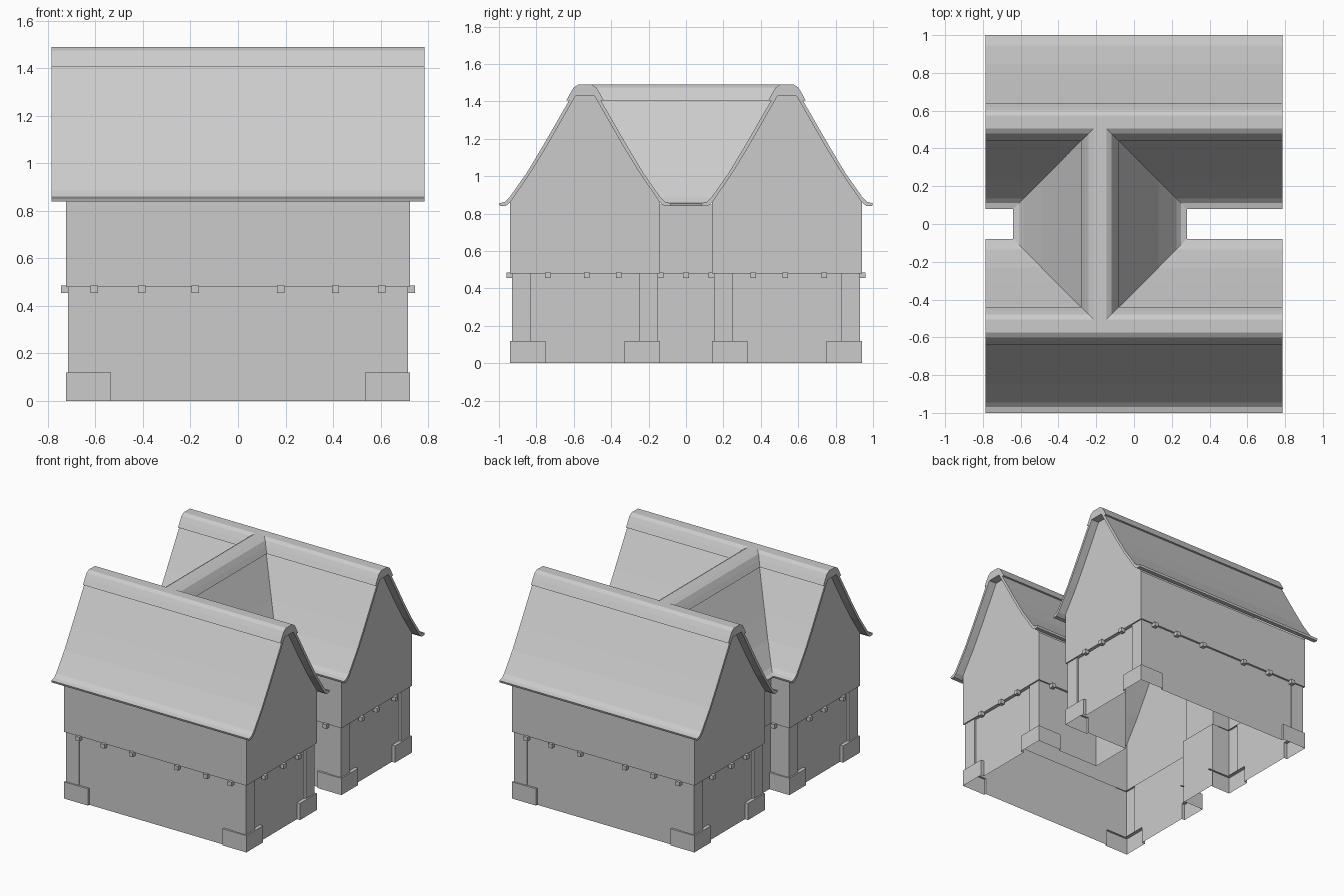
import bpy
import bmesh

cube = bpy.data.objects.get("Cube")
if cube:
    bpy.data.objects.remove(cube, do_unlink=True)

grey = bpy.data.materials.new("plain_grey")
grey.use_nodes = True
grey.diffuse_color = (0.6, 0.6, 0.6, 1)
grey.node_tree.nodes["Principled BSDF"].inputs["Base Color"].default_value = (0.6, 0.6, 0.6, 1)

C = 0.54          # wing centre line in y
LINK = -0.18      # connecting range centre line in x
FLOOR = 0.48      # height of the jettied upper storey
PAD_TOP = 0.12
EAVE = 0.85
WALL = (0.70, 0.385)    # recessed lower wall, half sizes
UPPER = (0.725, 0.40)   # upper storey, half sizes


def make(name, bm):
    bmesh.ops.remove_doubles(bm, verts=bm.verts, dist=0.0001)
    bmesh.ops.recalc_face_normals(bm, faces=bm.faces)
    mesh = bpy.data.meshes.new(name)
    bm.to_mesh(mesh)
    bm.free()
    mesh.materials.append(grey)
    obj = bpy.data.objects.new(name, mesh)
    bpy.context.collection.objects.link(obj)
    return obj


def face(bm, pts):
    return bm.faces.new([bm.verts.new(p) for p in pts])


def bridge(bm, a, b):
    """Join two rows of points with quads."""
    for i in range(len(a) - 1):
        face(bm, (a[i], a[i + 1], b[i + 1], b[i]))


def corner(bx, by, length):
    """Raised corner step on one wing corner, relative to the wing centre."""
    wx, wy = WALL
    return [(bx - length, wy), (bx - length, by), (bx, by),
            (bx, by - length), (wx, by - length)]


def outline(step, link_half):
    """Half of the plan: around one wing, from link wall to link wall."""
    left, right = LINK - link_half, LINK + link_half
    wy = step[0][1]
    pts = [(right, 0), (right, C - wy)]
    for sx, sy, turn in ((1, -1, 1), (1, 1, -1), (-1, 1, 1), (-1, -1, -1)):
        for x, y in step[::turn]:
            px = sx * x
            if sx < 0 and sy < 0:
                px = min(px, left)
            pts.append((px, C + sy * y))
    return pts + [(left, C - wy), (left, 0)]


def mirrored(pts, s, z):
    return [(x, s * y, z) for x, y in pts]


# Lower walls with corner pads and corner posts
pad = corner(0.725, 0.40, 0.19)
post = corner(0.715, 0.39, 0.10)
bm = bmesh.new()
for s in (-1, 1):
    for step, z0, z1 in ((pad, 0, PAD_TOP), (post, PAD_TOP, FLOOR)):
        plan = outline(step, WALL[1])
        bridge(bm, mirrored(plan, s, z0), mirrored(plan, s, z1))
make("lower_walls", bm)

bm = bmesh.new()
for s in (-1, 1):
    for sx in (-1, 1):
        for sy in (-1, 1):
            face(bm, [(sx * x, s * (C + sy * y), PAD_TOP) for x, y in pad + [WALL]])
make("pad_tops", bm)

# Roof cross-section: outer skin from ridge to eave, then underside back up
outer = [(0.035, 1.49), (0.06, 1.475), (0.08, 1.442), (0.10, 1.405), (0.085, 1.405),
         (0.228, 1.157), (0.31, 1.02), (0.405, 0.885), (0.43, 0.862), (0.46, 0.855)]
under = [(0.455, 0.84), (0.425, 0.84), (0.40, 0.86), (0.29, 1.02), (0.205, 1.16), (0.05, 1.43)]
half = outer + under
section = half + [(-d, z) for d, z in reversed(half)]

# Upper storey walls, jetty underside and gables
bm = bmesh.new()
upper_plan = outline([UPPER], UPPER[1])
wall_plan = outline([WALL], WALL[1])
for s in (-1, 1):
    bridge(bm, mirrored(upper_plan, s, FLOOR), mirrored(upper_plan, s, EAVE))
    bridge(bm, mirrored(upper_plan, s, FLOOR), mirrored(wall_plan, s, FLOOR))
    gable = [(UPPER[1], EAVE)] + under[2:]
    gable += [(-d, z) for d, z in reversed(gable)]
    for x in (-UPPER[0], UPPER[0]):
        face(bm, [(x, s * C + d, z) for d, z in gable])
make("upper_walls", bm)


def roof(name, place, capped):
    """Sweep the roof section between two ends; place(d, z, side) gives a point."""
    bm = bmesh.new()
    a, b = ([place(d, z, side) for d, z in section] for side in (-1, 1))
    bridge(bm, a + a[:1], b + b[:1])
    if capped:
        face(bm, a)
        face(bm, b)
    return make(name, bm)


# Two wing roofs and the mitred roof between them
roof("front_roof", lambda d, z, side: (side * 0.785, d - C, z), True)
roof("back_roof", lambda d, z, side: (side * 0.785, d + C, z), True)
roof("link_roof", lambda d, z, side: (LINK + d, side * (C - abs(d)), z), False)

# Joist ends under the jetty
bm = bmesh.new()


def joist(x, y):
    cube_verts = bmesh.ops.create_cube(bm, size=0.03)["verts"]
    bmesh.ops.translate(bm, verts=cube_verts, vec=(x, y, FLOOR - 0.01))


for s in (-1, 1):
    for x in (-0.605, -0.405, -0.18, 0.18, 0.41, 0.605):
        joist(x, s * 0.945)
        if abs(x - LINK) > UPPER[1]:
            joist(x, s * 0.135)
    for y in (-0.74, -0.53, -0.36, 0.36, 0.53, 0.74):
        joist(s * 0.73, y)
    joist(LINK + s * 0.405, 0)
make("joist_ends", bm)
